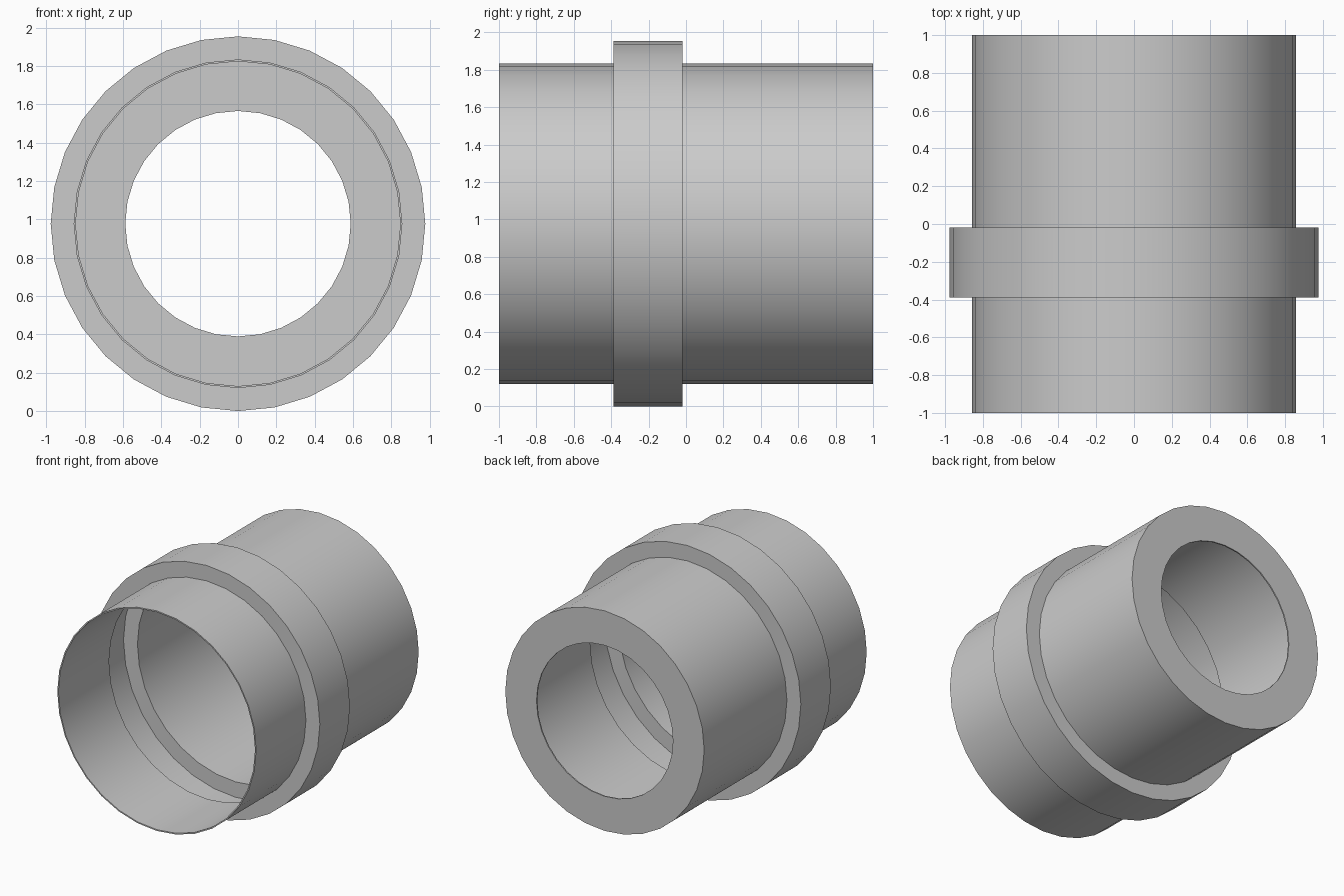
import bpy, bmesh
from math import sin, cos, tau

if "Cube" in bpy.data.objects:
    bpy.data.objects.remove(bpy.data.objects["Cube"])

SIDES = 32
R_FLANGE, R_TUBE, R_HOLE = 0.977, 0.857, 0.588
FRONT, F0, F1, BACK = -1.0, -0.388, -0.018, 1.0
T = 0.01  # wall thickness

# Closed (y, radius) section: outer skin front to back, then inner skin back to front
section = [
    (FRONT, R_TUBE), (F0, R_TUBE), (F0, R_FLANGE), (F1, R_FLANGE),
    (F1, R_TUBE), (BACK, R_TUBE), (BACK, R_HOLE),
    (BACK - T, R_HOLE), (BACK - T, R_TUBE - T), (F1 - T, R_TUBE - T),
    (F1 - T, R_FLANGE - T), (F0 + T, R_FLANGE - T), (F0 + T, R_TUBE - T),
    (FRONT, R_TUBE - T),
]


def lathe_y(name, profile, sides, height):
    """Revolve a closed section around a horizontal axis along y."""
    bm = bmesh.new()
    rings = [[bm.verts.new((r * sin(tau * i / sides), y, height + r * cos(tau * i / sides)))
              for y, r in profile] for i in range(sides)]
    n = len(profile)
    for i in range(sides):
        a, b = rings[i], rings[(i + 1) % sides]
        for j in range(n):
            k = (j + 1) % n
            bm.faces.new((a[j], a[k], b[k], b[j]))
    bmesh.ops.recalc_face_normals(bm, faces=bm.faces)
    mesh = bpy.data.meshes.new(name)
    bm.to_mesh(mesh)
    bm.free()
    obj = bpy.data.objects.new(name, mesh)
    bpy.context.collection.objects.link(obj)
    return obj


# Thin hollow sleeve with a hollow collar and an inward lip at the back
sleeve = lathe_y("collared_sleeve", section, SIDES, R_FLANGE)
bpy.context.view_layer.objects.active = sleeve
sleeve.select_set(True)
bpy.ops.object.shade_smooth_by_angle()
